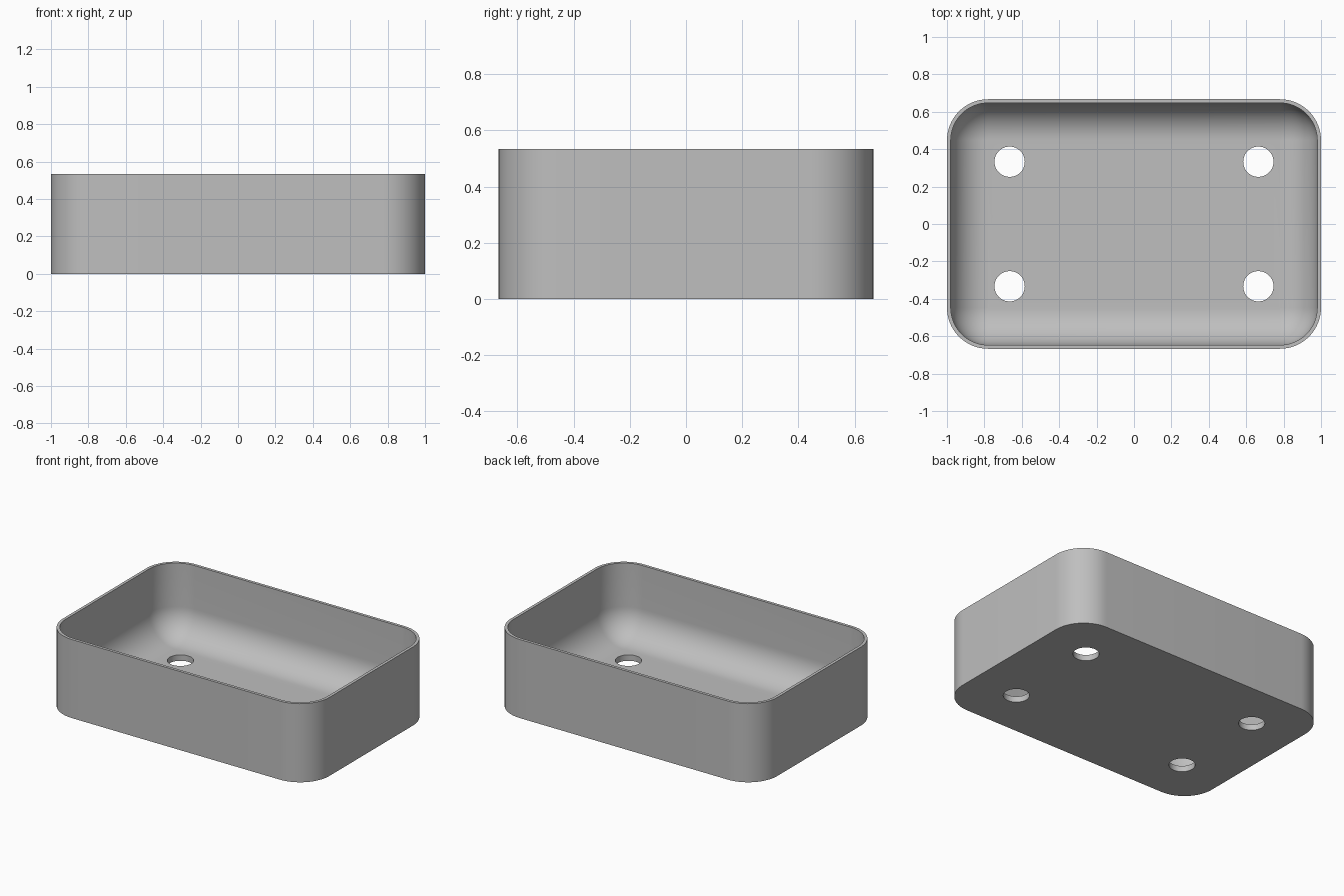
import bpy, bmesh, math
from mathutils import Matrix

cube = bpy.data.objects.get("Cube")
if cube:
    bpy.data.objects.remove(cube, do_unlink=True)

HALF_X, HALF_Y, HEIGHT = 1.0, 0.667, 0.533
CORNER, WALL, FLOOR, FILLET = 0.22, 0.02, 0.04, 0.198
STEPS = 16

grey = bpy.data.materials.new("plain_grey")
grey.use_nodes = True
colour = (0.52, 0.52, 0.52, 1)
grey.diffuse_color = colour
grey.node_tree.nodes["Principled BSDF"].inputs["Base Color"].default_value = colour


def make_object(name, bm):
    bmesh.ops.recalc_face_normals(bm, faces=bm.faces)
    mesh = bpy.data.meshes.new(name)
    bm.to_mesh(mesh)
    bm.free()
    mesh.materials.append(grey)
    obj = bpy.data.objects.new(name, mesh)
    bpy.context.collection.objects.link(obj)
    return obj


def rounded_loop(bm, inset, z):
    """Rounded rectangle, moved inwards by inset."""
    r = CORNER - inset
    verts = []
    for quarter, (sx, sy) in enumerate([(1, 1), (-1, 1), (-1, -1), (1, -1)]):
        for i in range(STEPS + 1):
            a = (quarter + i / STEPS) * math.pi / 2
            verts.append(bm.verts.new((sx * (HALF_X - CORNER) + r * math.cos(a),
                                       sy * (HALF_Y - CORNER) + r * math.sin(a), z)))
    return verts


# Tray shell: outer wall, rim, inner wall and floor fillet
section = [(0, 0), (0, HEIGHT), (WALL, HEIGHT)]
for i in range(STEPS + 1):
    a = i / STEPS * math.pi / 2
    section.append((WALL + FILLET * (1 - math.cos(a)),
                    FLOOR + FILLET * (1 - math.sin(a))))
bm = bmesh.new()
loops = [rounded_loop(bm, inset, z) for inset, z in section]
for low, high in zip(loops, loops[1:]):
    for i in range(len(low)):
        j = (i + 1) % len(low)
        bm.faces.new((low[i], low[j], high[j], high[i]))
bm.faces.new(loops[0][::-1])
bm.faces.new(loops[-1])
tray = make_object("tray", bm)

# Four drain holes through the floor
bm = bmesh.new()
for x in (-0.665, 0.665):
    for y in (-0.333, 0.333):
        bmesh.ops.create_cone(bm, cap_ends=True, segments=48, radius1=0.081, radius2=0.081,
                              depth=0.3, matrix=Matrix.Translation((x, y, 0)))
cutter = make_object("hole_cutter", bm)
cutter.hide_render = True

cut = tray.modifiers.new("drain_holes", "BOOLEAN")
cut.operation, cut.solver, cut.object = "DIFFERENCE", "EXACT", cutter
bpy.ops.object.select_all(action="DESELECT")
tray.select_set(True)
bpy.context.view_layer.objects.active = tray
bpy.ops.object.modifier_apply(modifier=cut.name)
bpy.data.objects.remove(cutter, do_unlink=True)
bpy.ops.object.shade_smooth_by_angle(angle=math.radians(30))
